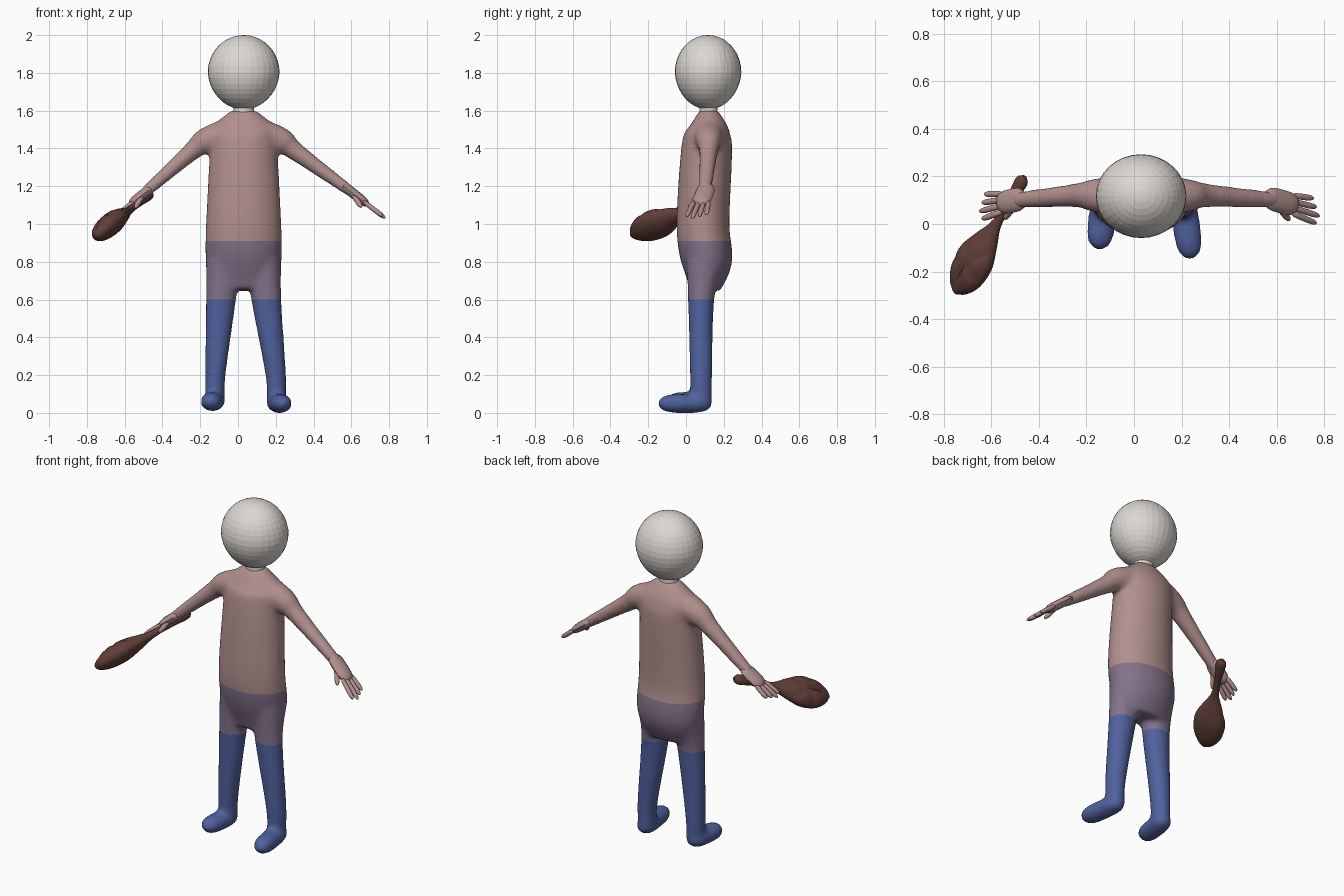
import bpy, bmesh, math
from mathutils import Vector

default = bpy.data.objects.get("Cube")
if default:
    bpy.data.objects.remove(default)

X, Y, Z = Vector((1, 0, 0)), Vector((0, 1, 0)), Vector((0, 0, 1))
MIDDLE = .03
LEG_TOP, SHIRT_BOTTOM = .6, .91


def material(name, *rgb):
    made = bpy.data.materials.new(name)
    made.use_nodes = True
    made.diffuse_color = (*rgb, 1)
    shader = made.node_tree.nodes["Principled BSDF"]
    shader.inputs["Base Color"].default_value = (*rgb, 1)
    shader.inputs["Roughness"].default_value = .8
    return made


head_white = material("head_white", .72, .68, .64)
shirt_pink = material("shirt_pink", .44, .28, .27)
hip_purple = material("hip_purple", .23, .17, .26)
leg_blue = material("leg_blue", .08, .12, .34)
club_brown = material("club_brown", .12, .05, .04)


def spline(stations, steps=5):
    """Smooth curve through a few stations of any dimension."""
    knots = [Vector(station) for station in stations]
    knots = [knots[0] * 2 - knots[1]] + knots + [knots[-1] * 2 - knots[-2]]
    path = []
    for a, b, c, d in zip(knots, knots[1:], knots[2:], knots[3:]):
        for step in range(steps):
            t = step / steps
            path.append(b + (c - a) * (t / 2) + (a * 2 - b * 5 + c * 4 - d) * (t * t / 2)
                        + (b * 3 - a - c * 3 + d) * (t ** 3 / 2))
    return path + [knots[-2]]


def loft(bm, stations, ref, sides=20):
    """Closed tube through (x, y, z, radius along ref, other radius)."""
    centres = [Vector(station[:3]) for station in stations]
    last = len(centres) - 1
    rings = []
    for i, (centre, station) in enumerate(zip(centres, stations)):
        along = (centres[min(i + 1, last)] - centres[max(i - 1, 0)]).normalized()
        u = (ref - along * ref.dot(along)).normalized()
        v = along.cross(u)
        ring = []
        for side in range(sides):
            angle = math.tau * side / sides
            offset = u * station[3] * math.cos(angle) + v * station[4] * math.sin(angle)
            ring.append(bm.verts.new(centre + offset))
        rings.append(ring)
    for lower, upper in zip(rings, rings[1:]):
        for side in range(sides):
            after = (side + 1) % sides
            bm.faces.new((lower[side], lower[after], upper[after], upper[side]))
    bm.faces.new(rings[0][::-1])
    bm.faces.new(rings[-1])


def capsule(bm, start, end, width, height, ref, steps=12):
    """Round-ended bar between two points."""
    stations = []
    for step in range(steps + 1):
        u = -math.cos(math.pi * step / steps)
        swell = max(.1, math.sqrt(1 - u ** 4))
        stations.append((*start.lerp(end, (u + 1) / 2), width * swell, height * swell))
    loft(bm, stations, ref, steps)


def finish(bm, name, materials, smooth=True):
    bmesh.ops.recalc_face_normals(bm, faces=bm.faces)
    mesh = bpy.data.meshes.new(name)
    bm.to_mesh(mesh)
    bm.free()
    for entry in materials:
        mesh.materials.append(entry)
    obj = bpy.data.objects.new(name, mesh)
    bpy.context.collection.objects.link(obj)
    if smooth:
        bpy.ops.object.select_all(action="DESELECT")
        obj.select_set(True)
        bpy.context.view_layer.objects.active = obj
        bpy.ops.object.shade_smooth_by_angle(angle=math.radians(45))
    return obj


# Torso and hips
bm = bmesh.new()
torso = [(.65, .1, .16, .08), (.8, .11, .2, .135), (1, .09, .2, .14),
         (1.4, .11, .18, .135), (1.5, .12, .18, .11), (1.6, .12, .07, .05)]
loft(bm, spline([(MIDDLE, y, z, wide, deep) for z, y, wide, deep in torso]), X, 28)

# Legs and feet
for side, ankle, toe in ((1, .2, Vector((.24, -.15, .05))),
                         (-1, -.12, Vector((-.15, -.11, .06)))):
    leg = [(MIDDLE + side * .11, .1, .8, .09, .1), (MIDDLE + side * .12, .08, .6, .08, .07),
           (ankle, .08, .2, .055, .06), (ankle, .08, .04, .05, .055)]
    loft(bm, spline(leg), X)
    capsule(bm, Vector((ankle, .14, toe.z)), toe, .06, .052, X)

# Arms
left_wrist, right_wrist = Vector((.6, .1, 1.17)), Vector((-.5, .1, 1.16))
for side, wrist in ((1, left_wrist), (-1, right_wrist)):
    arm = [(MIDDLE + side * .06, .12, 1.49, .09, .08), (MIDDLE + side * .2, .12, 1.44, .07, .07),
           (MIDDLE + side * .28, .12, 1.38, .05, .05), (*wrist, .035, .03)]
    loft(bm, spline(arm), Y)

# Fuse the body into one skin, soften the joints and cut the colour borders
rough = finish(bm, "body_base", [], False)
fuse = rough.modifiers.new("fuse", "REMESH")
fuse.mode = "VOXEL"
fuse.voxel_size = .012
fused = bpy.data.meshes.new_from_object(
    rough.evaluated_get(bpy.context.evaluated_depsgraph_get()))
bpy.data.objects.remove(rough)
bm = bmesh.new()
bm.from_mesh(fused)
bpy.data.meshes.remove(fused)
for _ in range(8):
    bmesh.ops.smooth_vert(bm, verts=bm.verts, factor=.5, use_axis_x=True,
                          use_axis_y=True, use_axis_z=True)
for level in (LEG_TOP, SHIRT_BOTTOM):
    bmesh.ops.bisect_plane(bm, geom=bm.verts[:] + bm.edges[:] + bm.faces[:],
                           plane_co=Z * level, plane_no=Z)
for face in bm.faces:
    height = face.calc_center_median().z
    face.material_index = 2 if height < LEG_TOP else 1 if height < SHIRT_BOTTOM else 0
finish(bm, "body", [shirt_pink, hip_purple, leg_blue])


# Hands: palm, four fanned fingers and a thumb
def hand(name, wrist, reach):
    bm = bmesh.new()
    capsule(bm, wrist - reach * .3, wrist + reach * .5, .05, .026, Y)
    for finger in range(4):
        spread = Y * (finger - 1.5)
        root = wrist + reach * .35 + spread * .025
        tip = wrist + reach * (1 - .07 * abs(finger - 1)) + spread * .034
        capsule(bm, root, tip, .013, .013, Y)
    capsule(bm, wrist - Y * .02, wrist + reach * .3 - Y * .07 - Z * .04, .014, .014, Y)
    finish(bm, name, [shirt_pink])


hand("left_hand", left_wrist, Vector((.18, -.05, -.14)))
hand("right_hand", right_wrist, Vector((-.15, -.03, -.12)))

# Club: knobbed handle running into a broad flattened bowl
butt, tip = Vector((-.46, .2, 1.16)), Vector((-.75, -.29, .94))
axis = (tip - butt).normalized()
across = Vector((-.7, 0, .7)).cross(axis).normalized()
normal = axis.cross(across)
bm = bmesh.new()
profile = [(0, .01), (.05, .03), (.2, .02), (.4, .022), (.55, .06), (.7, .093),
           (.85, .085), (.95, .05), (1, .01)]
loft(bm, [(*butt.lerp(tip, along), wide, min(wide, .01 + wide / 2))
          for along, wide in spline(profile)], across, 40)

# Radial creases on the bowl's upper face
bowl = butt.lerp(tip, .75)
for vert in bm.verts:
    offset = vert.co - bowl
    rise = offset.dot(normal)
    if rise > .015 and offset.dot(axis) > -.12:
        lobe = abs(math.sin(2.5 * math.atan2(offset.dot(across), offset.dot(axis))))
        vert.co += normal * rise * (min(1, lobe * 1.6) - .8) / 4
finish(bm, "club", [club_brown])

# Head with a slightly narrowed underside
bm = bmesh.new()
bmesh.ops.create_uvsphere(bm, u_segments=32, v_segments=20, radius=1)
for vert in bm.verts:
    x, y, z = vert.co
    taper = 1 + min(0, z) / 20
    vert.co = (MIDDLE + .19 * x * taper, .117 + .176 * y * taper, 1.803 + .197 * z)
finish(bm, "head", [head_white], False)

# Neck
bm = bmesh.new()
loft(bm, [(MIDDLE, .12, z, .055, .048) for z in (1.55, 1.65)], X)
finish(bm, "neck", [head_white])
